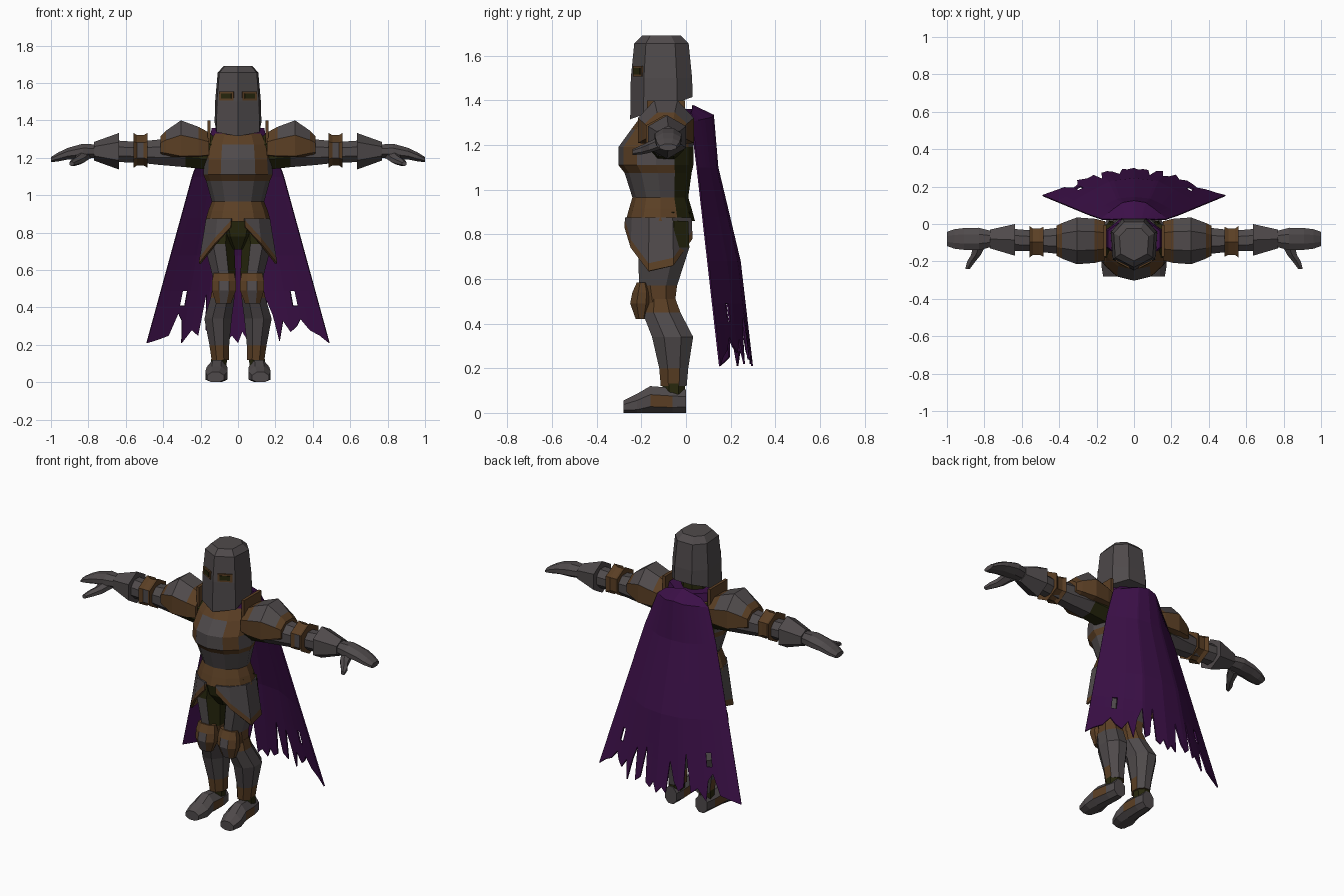
import bpy, bmesh, math
from mathutils import Vector, Matrix

cube = bpy.data.objects.get("Cube")
if cube:
    bpy.data.objects.remove(cube)


def material(name, rgb):
    m = bpy.data.materials.new(name)
    m.use_nodes = True
    m.diffuse_color = (*rgb, 1)
    m.node_tree.nodes["Principled BSDF"].inputs["Base Color"].default_value = (*rgb, 1)
    return m


STEEL, BRONZE, CLOTH, PURPLE = range(4)
MATS = [material("dark_steel", (.078, .068, .07)),
        material("aged_bronze", (.105, .05, .018)),
        material("olive_cloth", (.02, .02, .004)),
        material("purple_cloth", (.045, .005, .065))]


def finish(name, bm, paint, mirror=False, thick=0, fix=True):
    """Colour the faces by a rule and turn the mesh into an object."""
    if fix:
        bmesh.ops.recalc_face_normals(bm, faces=bm.faces)
    bm.normal_update()
    for f in bm.faces:
        f.material_index = paint(f.calc_center_median(), f.normal) if callable(paint) else paint
    me = bpy.data.meshes.new(name)
    bm.to_mesh(me)
    bm.free()
    for m in MATS:
        me.materials.append(m)
    ob = bpy.data.objects.new(name, me)
    bpy.context.scene.collection.objects.link(ob)
    if thick:
        ob.modifiers.new("Thickness", "SOLIDIFY").thickness = thick
    if mirror:
        ob.modifiers.new("Mirror", "MIRROR").use_mirror_merge = False
    return ob


def skin(name, rings, paint, mirror=False, closed=True, caps=True, thick=0):
    """Bridge rows of points with quads."""
    bm = bmesh.new()
    rows = [[bm.verts.new(p) for p in r] for r in rings]
    n = len(rows[0])
    for a, b in zip(rows, rows[1:]):
        for i in range(n if closed else n - 1):
            j = (i + 1) % n
            bm.faces.new((a[i], a[j], b[j], b[i]))
    if closed and caps:
        bm.faces.new(rows[0])
        bm.faces.new(rows[-1])
    bmesh.ops.remove_doubles(bm, verts=bm.verts, dist=.0005)
    return finish(name, bm, paint, mirror, thick)


def loft(name, axis, rings, paint, mirror=False, sides=8, floor=0, turn=.5):
    """Rings are (position on axis, centre 1, centre 2, radius 1, radius 2)."""
    out = []
    k = 1 / math.cos(math.pi / sides) if turn else 1
    for t, c1, c2, r1, r2 in rings:
        row = []
        for i in range(sides):
            a = 2 * math.pi * (i + turn) / sides
            u, v = c1 + k * r1 * math.cos(a), c2 + k * r2 * math.sin(a)
            p = {"x": (t, u, v), "y": (u, t, v), "z": (u, v, t)}[axis]
            row.append((p[0], p[1], max(p[2], floor)))
        out.append(row)
    return skin(name, out, paint, mirror)


def box(name, centre, size, paint, turn=0, mirror=True):
    bm = bmesh.new()
    bmesh.ops.create_cube(bm, size=1, matrix=Matrix.Translation(centre)
                          @ Matrix.Rotation(turn, 4, "Z") @ Matrix.Diagonal((*size, 1)))
    return finish(name, bm, paint, mirror)


def interp(x, pts):
    for (x0, y0), (x1, y1) in zip(pts, pts[1:]):
        if x <= x1:
            return y0 + (y1 - y0) * (x - x0) / (x1 - x0)
    return pts[-1][1]


# Helmet: faceted barrel with a pointed face and sloping lower rim
half = [(0, -.14), (.115, -.08), (.125, .07), (.06, .14)]
plan = half + [(-x, y) for x, y in reversed(half[1:])]
rings = [[(x, y - .11, 1.415 + (y - .14) * .357) for x, y in plan]]
for z, s in ((1.5, .98), (1.655, .87), (1.69, .62)):
    rings.append([(x * s, y * s - .11, z) for x, y in plan])
skin("helmet", rings, STEEL)
box("eye_frame", (.06, -.213, 1.53), (.085, .012, .048), BRONZE, .48)
box("eye_slit", (.06, -.214, 1.53), (.06, .016, .028), CLOTH, .48)
loft("neck", "z", [(1.28, 0, -.09, .08, .08), (1.42, 0, -.09, .07, .07)], CLOTH)


# Torso armour over a cloth back
def torso_paint(c, n):
    if c.y > -.03 and c.z < 1.22:
        return CLOTH
    if c.z > 1.28 or c.z < .97 or 1.08 < c.z < 1.11:
        return BRONZE
    if 1.19 < c.z:
        return STEEL if abs(c.x) < .05 else BRONZE
    if 1.11 < c.z:
        return BRONZE if .06 < abs(c.x) < .14 else STEEL
    return STEEL


loft("torso", "z", [(.86, 0, -.115, .175, .155), (.915, 0, -.115, .16, .14),
                    (.965, 0, -.115, .14, .125), (1.075, 0, -.125, .17, .15),
                    (1.11, 0, -.135, .185, .168), (1.19, 0, -.135, .18, .168),
                    (1.27, 0, -.105, .17, .14), (1.33, 0, -.09, .14, .11)],
     torso_paint, sides=12, turn=0)
loft("cloak_collar", "z", [(1.31, 0, -.08, .15, .115), (1.36, 0, -.08, .14, .105)], PURPLE)
box("collar_guard", (.155, -.09, 1.34), (.018, .17, .12), BRONZE)
loft("pelvis", "z", [(.9, 0, -.11, .15, .13), (.78, 0, -.11, .1, .11),
                     (.71, 0, -.11, .04, .06)], CLOTH)

# Hip guards: side panels with a bronze lower rim
edge = [(12, .83), (38, .74), (72, .635), (110, .66), (150, .78)]
rings = []
for step in range(3):
    row = []
    for deg, low in edge:
        a = math.radians(deg)
        z = (.875, low + .035, low)[step]
        grow = (.875 - z) * .17
        row.append(((.18 + grow) * math.sin(a), -.115 - (.162 + grow * .3) * math.cos(a), z))
    rings.append(row)
low_rim = [p[2] for p in rings[1]]
skin("hip_guard", rings, lambda c, n: BRONZE if c.z < interp(
    math.degrees(math.atan2(c.x, -(c.y + .115))), edge) + .04 else STEEL,
     True, closed=False, thick=.012)


# Legs
def thigh_paint(c, n):
    if c.z > .76 or (n.x < -.6 and c.z > .6):
        return CLOTH
    return BRONZE if c.z < .54 else STEEL


loft("thigh", "z", [(.86, .09, -.1, .08, .11), (.74, .1, -.1, .08, .115),
                    (.57, .075, -.125, .062, .085), (.49, .077, -.12, .056, .07)],
     thigh_paint, True)
loft("knee_guard", "z", [(.585, .075, -.195, .055, .025), (.54, .075, -.195, .064, .045),
                         (.49, .075, -.2, .064, .05), (.42, .078, -.2, .04, .025)],
     lambda c, n: STEEL if n.y < -.8 and c.z < .54 else BRONZE, True)
loft("shin_guard", "z", [(.51, .077, -.115, .058, .068), (.45, .083, -.11, .064, .085),
                         (.34, .107, -.06, .073, .092), (.2, .1, -.055, .053, .065),
                         (.12, .095, -.055, .046, .058)],
     lambda c, n: BRONZE if c.z > .46 or (c.z < .2 and n.y < .5) else STEEL, True)
loft("ankle", "z", [(.14, .1, -.055, .042, .05), (.06, .105, -.055, .042, .05)], CLOTH, True)
loft("boot", "y", [(0, .105, .05, .04, .055), (-.06, .107, .05, .05, .062),
                   (-.16, .112, .055, .055, .065), (-.22, .115, .035, .06, .05),
                   (-.28, .12, .025, .045, .03)],
     lambda c, n: BRONZE if abs(n.x) > .8 and -.17 < c.y < -.05 else STEEL, True)

# Arms
loft("arm", "x", [(.1, -.09, 1.23, .09, .1), (.28, -.09, 1.235, .085, .085),
                  (.42, -.09, 1.23, .068, .068), (.54, -.09, 1.23, .055, .055),
                  (.66, -.085, 1.235, .06, .058)],
     lambda c, n: CLOTH if c.x < .3 else STEEL, True)
loft("elbow_band", "x", [(.485, -.095, 1.24, .08, .08), (.505, -.095, 1.24, .07, .07),
                         (.54, -.095, 1.24, .07, .07), (.56, -.095, 1.24, .085, .082)],
     lambda c, n: STEEL if .51 < c.x < .535 and n.y < -.9 else BRONZE, True, sides=6)
loft("gauntlet_cuff", "x", [(.635, -.085, 1.235, .085, .085), (.77, -.08, 1.235, .05, .043)],
     STEEL, True, sides=6)
loft("hand", "x", [(.76, -.08, 1.235, .042, .036), (.83, -.08, 1.235, .06, .04),
                   (.91, -.08, 1.222, .058, .031), (.96, -.08, 1.205, .052, .024),
                   (1, -.08, 1.19, .038, .014)], STEEL, True)
loft("thumb", "y", [(-.1, .82, 1.215, .035, .026), (-.165, .845, 1.19, .026, .022),
                    (-.2, .87, 1.178, .022, .018), (-.24, .89, 1.168, .012, .011)],
     STEEL, True, sides=6)
loft("shoulder_guard", "x", [(.155, -.09, 1.25, .105, .085), (.21, -.09, 1.255, .118, .11),
                             (.305, -.09, 1.265, .125, .135), (.385, -.09, 1.26, .095, .085),
                             (.415, -.09, 1.255, .08, .06)],
     lambda c, n: BRONZE if c.x < .2 or c.x > .37 or c.z < 1.27 else STEEL, True, floor=1.2)

# Cape: flaring sheet with a torn hem
left_hem = [(0, .21), (.05, .27), (.1, .23), (.16, .25), (.2, .47), (.25, .27), (.32, .24),
            (.36, .44), (.42, .36), (.46, .22), (.53, .33), (.6, .27), (.68, .3),
            (.74, .34), (.82, .28), (.92, .25), (1, .21)]
right_hem = [(0, .21), (.07, .25), (.13, .22), (.18, .42), (.24, .3), (.3, .25), (.37, .28),
             (.41, .48), (.45, .25), (.53, .28), (.62, .21), (.66, .33), (.72, .37),
             (.78, .25), (.88, .23), (1, .21)]
hem = [(-u, z) for u, z in reversed(right_hem[1:])] + left_hem
width = [(.21, .49), (1.16, .23), (1.335, .175), (1.38, .12)]
edge_y = [(.21, .155), (1, .065), (1.31, .03), (1.38, .025)]
mid_y = [(.21, .3), (.68, .245), (1.1, .145), (1.335, .125), (1.38, .03)]
bend = [(0, 0), (.35, .1), (.6, .42), (1, 1)]
rings = []
for level in (1.38, 1.335, 1.1, .88, .68, .49, .41, .21):
    row = []
    for u, low in hem:
        z = max(level, low)
        e, m = interp(z, edge_y), interp(z, mid_y)
        drop = .03 * abs(u) if level > 1.3 else 0
        row.append((u * interp(z, width), m + (e - m) * interp(abs(u), bend), z - drop))
    rings.append(row)
cape = skin("cape", rings, PURPLE, closed=False)

# Tear a small hole near each side of the cape
bm = bmesh.new()
bm.from_mesh(cape.data)
holes = [f for f in bm.faces if .41 < f.calc_center_median().z < .49
         and .67 < abs(f.calc_center_median().x) / interp(f.calc_center_median().z, width) < .74]
bmesh.ops.delete(bm, geom=holes, context="FACES")
bm.to_mesh(cape.data)
bm.free()
cape.modifiers.new("Thickness", "SOLIDIFY").thickness = .008
